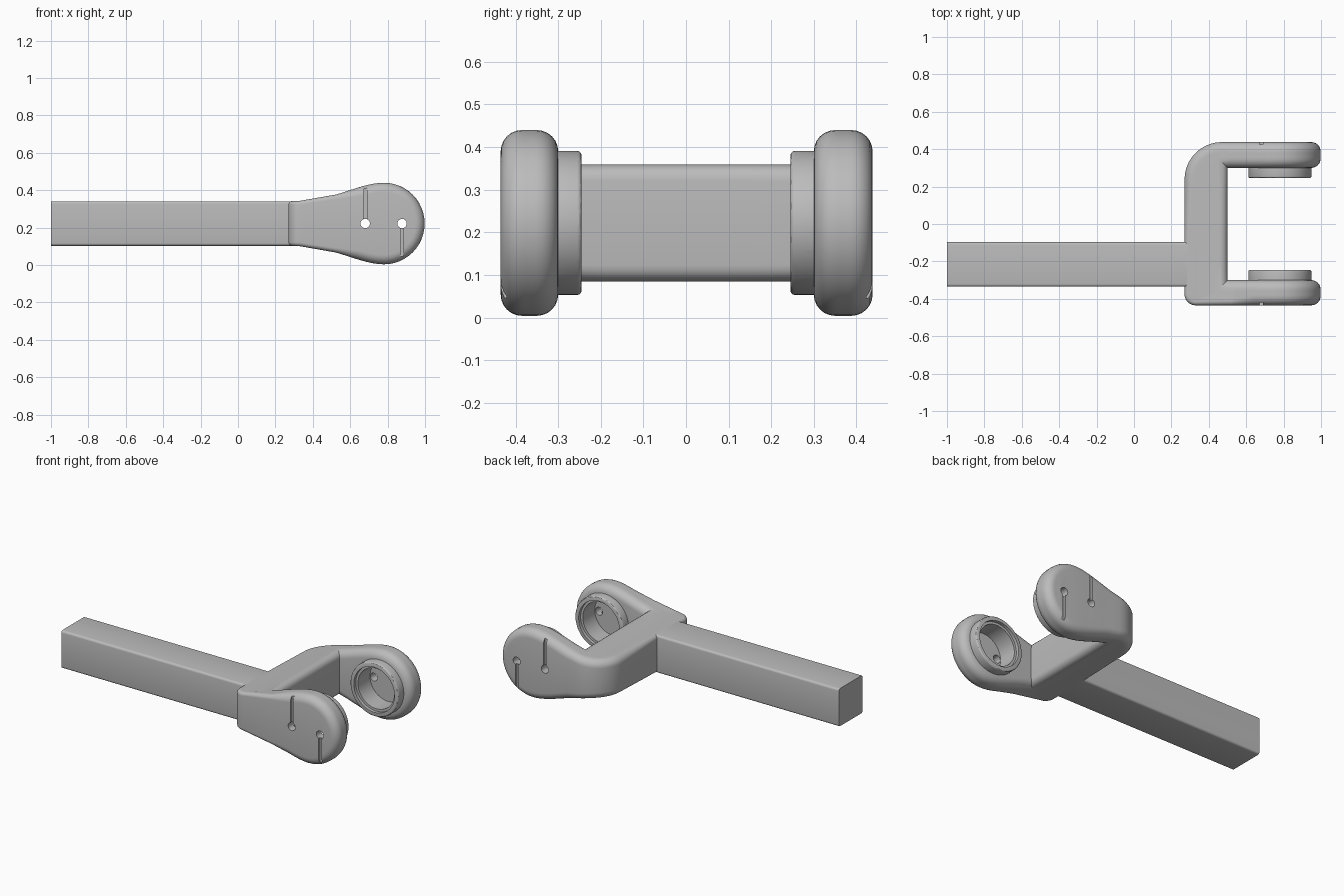
import bpy, bmesh
from math import sin, cos, pi, radians
from mathutils import Vector

cube = bpy.data.objects.get("Cube")
if cube:
    bpy.data.objects.remove(cube)

MID = 0.222          # height of the centre plane
PIVOT = 0.78         # centre of the round arm ends
ROUND = 0.05         # edge rounding of the fork

grey = bpy.data.materials.new("satin grey")
grey.use_nodes = True
grey.diffuse_color = (0.5, 0.5, 0.5, 1)
grey.node_tree.nodes["Principled BSDF"].inputs["Base Color"].default_value = grey.diffuse_color


def add_object(name, bm):
    bmesh.ops.recalc_face_normals(bm, faces=bm.faces)
    mesh = bpy.data.meshes.new(name)
    bm.to_mesh(mesh)
    bm.free()
    mesh.materials.append(grey)
    ob = bpy.data.objects.new(name, mesh)
    bpy.context.collection.objects.link(ob)
    return ob


def box(name, lo, hi, bevel=0):
    bm = bmesh.new()
    bmesh.ops.create_cube(bm, size=1)
    lo, hi = Vector(lo), Vector(hi)
    for v in bm.verts:
        v.co = (lo + hi) / 2 + v.co * (hi - lo)
    if bevel:
        edges = [e for e in bm.edges if abs(e.verts[0].co.x - e.verts[1].co.x) > 0.1]
        bmesh.ops.bevel(bm, geom=edges, offset=bevel, segments=4, profile=0.5, affect='EDGES')
    return add_object(name, bm)


def barrel(name, x, radius, y0, y1, sides=64, bevel=0):
    """Cylinder lying along y."""
    bm = bmesh.new()
    bmesh.ops.create_cone(bm, cap_ends=True, segments=sides, radius1=radius,
                          radius2=radius, depth=abs(y1 - y0))
    if bevel:
        rims = [e for e in bm.edges if abs(e.verts[0].co.z - e.verts[1].co.z) < 1e-4]
        bmesh.ops.bevel(bm, geom=rims, offset=bevel, segments=3, profile=0.5, affect='EDGES')
    for v in bm.verts:
        v.co = (x + v.co.x, (y0 + y1) / 2 + v.co.z, MID - v.co.y)
    return add_object(name, bm)


def combine(target, tool, operation):
    mod = target.modifiers.new("combine", 'BOOLEAN')
    mod.operation = operation
    mod.solver = 'EXACT'
    mod.object = tool
    bpy.context.view_layer.objects.active = target
    bpy.ops.object.modifier_apply(modifier=mod.name)
    bpy.data.objects.remove(tool)


def half_height(x):
    t = min(max((x - 0.27) / (PIVOT - 0.27), 0), 1) ** 1.3
    return 0.12 + 0.098 * t * t * (3 - 2 * t)


def section(inner, d_in, outer, d_out, r_out, turn):
    """Rounded cross-section between an inner and an outer plan point."""
    steps = [i / 6 * pi / 2 for i in range(7)]
    rim_in = [(inner + d_in * ROUND * (1 - cos(a)), ROUND * (1 - sin(a))) for a in steps]
    rim_out = [(outer + d_out * r_out * (1 - cos(a)), r_out * (1 - sin(a))) for a in reversed(steps)]
    a, b = rim_in[-1][0], rim_out[0][0]
    row = rim_in + [(a.lerp(b, i / 4), 0) for i in (1, 2, 3)] + rim_out
    top, low = [], []
    for p, drop in row:
        h = half_height(p.x) - drop
        x, z = p.x + h * sin(turn), h * cos(turn)
        top.append((x, p.y, MID + z))
        low.append((x, p.y, MID - z))
    return top + low[::-1]


def arm_stations(side):
    """Straight arm followed by its round end; side is -1 front, +1 back."""
    inward = Vector((0, side))
    stations = []
    for i in range(1, 25):
        x = 0.5 + (PIVOT - 0.5) * min(i, 12) / 12
        turn = max(i - 12, 0) / 12 * pi / 2
        r = ROUND if side > 0 else min(ROUND, 0.02 + (x - 0.5) * 0.2)
        stations.append((Vector((x, 0.3 * side)), inward,
                         Vector((x, (0.438 if side > 0 else 0.435) * side)), -inward, r, turn))
    return stations


def corner_stations(side, radius, r_out):
    """Outer corner arc fanned around the sharp inner corner."""
    centre = Vector((0.27 + radius, ((0.438 if side > 0 else 0.435) - radius) * side))
    stations = []
    for i in range(11):
        a = pi / 2 + i / 10 * pi / 2
        out = Vector((cos(a), sin(a) * side))
        stations.append((Vector((0.5, 0.3 * side)), Vector((-1, side)),
                         centre + out * radius, -out, r_out, 0))
    return stations


# Fork: one section swept through front arm, crossbar and back arm
crossbar = [(Vector((0.5, y)), Vector((-1, 0)), Vector((0.27, y)), Vector((1, 0)), r, 0)
            for y, r in ((-0.2, 0.02), (0.0, 0.03), (0.15, 0.04))]
path = (arm_stations(-1)[::-1] + corner_stations(-1, 0.06, 0.02)[:] + crossbar
        + corner_stations(1, 0.2, 0.045)[::-1] + arm_stations(1))
bm = bmesh.new()
rings = [[bm.verts.new(co) for co in section(*s)] for s in path]
for r0, r1 in zip(rings, rings[1:]):
    n = len(r0)
    for i in range(n):
        j = (i + 1) % n
        bm.faces.new((r0[i], r0[j], r1[j], r1[i]))
bmesh.ops.remove_doubles(bm, verts=bm.verts, dist=1e-5)
fork = add_object("fork", bm)

# Collars, stepped sockets, pin holes and grooves on both arms
for side in (-1, 1):
    face = 0.438 if side > 0 else 0.435
    combine(fork, barrel("collar", PIVOT, 0.169, 0.245 * side, 0.33 * side, bevel=0.01), 'UNION')
    combine(fork, barrel("counterbore", PIVOT, 0.142, 0.2 * side, 0.265 * side), 'DIFFERENCE')
    combine(fork, barrel("socket", PIVOT, 0.127, 0.2 * side, 0.385 * side), 'DIFFERENCE')
    for x, z0, z1 in ((0.68, MID, 0.43), (0.877, 0.045, MID)):
        combine(fork, barrel("pin_hole", x, 0.025, 0.35 * side, 0.5 * side, sides=24), 'DIFFERENCE')
        ys = sorted(((face - 0.014) * side, 0.5 * side))
        combine(fork, box("groove", (x - 0.009, ys[0], z0), (x + 0.009, ys[1], z1)), 'DIFFERENCE')

# Square handle
handle = box("handle", (-1, -0.335, 0.103), (0.33, -0.097, 0.341), bevel=0.014)

for ob in (fork, handle):
    bpy.ops.object.select_all(action='DESELECT')
    ob.select_set(True)
    bpy.context.view_layer.objects.active = ob
    bpy.ops.object.shade_smooth_by_angle(angle=radians(30))
